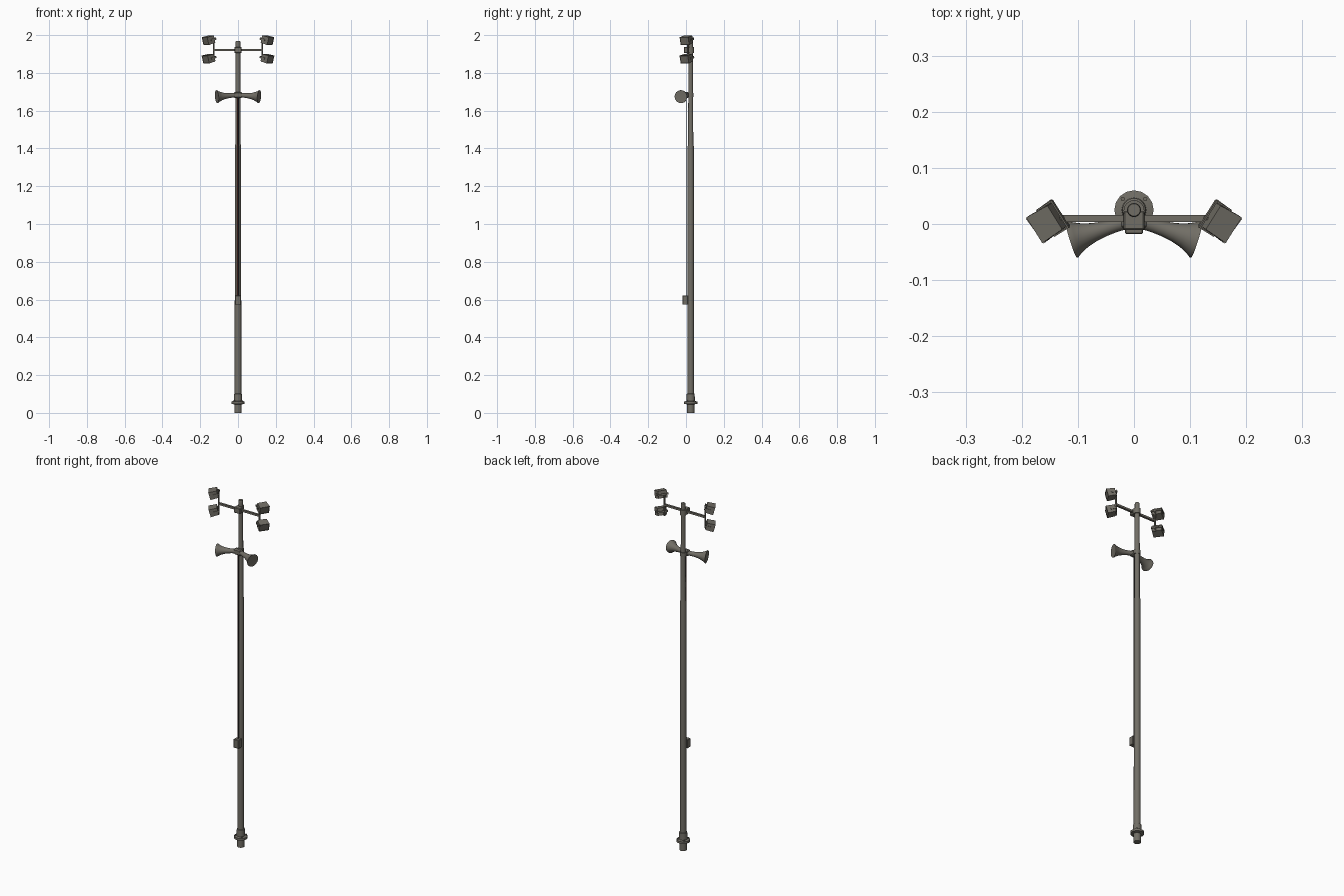
import bpy, bmesh, math
from mathutils import Matrix, Vector

if "Cube" in bpy.data.objects:
    bpy.data.objects.remove(bpy.data.objects["Cube"])

def mat(name, c):
    m = bpy.data.materials.new(name)
    m.diffuse_color = (*c, 1)
    m.use_nodes = True
    m.node_tree.nodes["Principled BSDF"].inputs["Base Color"].default_value = m.diffuse_color
    return m

GREY = mat("weathered_grey", (0.165, 0.155, 0.131))
RED = mat("red_cable", (0.16, 0.05, 0.035))
DARK = mat("dark_cable", (0.03, 0.028, 0.026))
PY = 0.023  # pole centre y
T = Matrix.Translation

def finish(name, bm, m, M=Matrix(), smooth=False):
    bmesh.ops.recalc_face_normals(bm, faces=bm.faces)
    bm.transform(M)
    me = bpy.data.meshes.new(name)
    bm.to_mesh(me)
    bm.free()
    me.materials.append(m)
    ob = bpy.data.objects.new(name, me)
    bpy.context.collection.objects.link(ob)
    if smooth:
        bpy.ops.object.select_all(action='DESELECT')
        ob.select_set(True)
        bpy.context.view_layer.objects.active = ob
        bpy.ops.object.shade_smooth_by_angle(angle=math.radians(40))
    return ob

def lathe(name, prof, M, n=16, m=GREY):
    """Revolve (radius, height) points around local z; zero radius closes an end."""
    bm = bmesh.new()
    rings = []
    for r, z in prof:
        if r == 0:
            rings.append([bm.verts.new((0, 0, z))] * n)
        else:
            rings.append([bm.verts.new((r * math.cos(2 * math.pi * i / n),
                                        r * math.sin(2 * math.pi * i / n), z)) for i in range(n)])
    for a, b in zip(rings, rings[1:]):
        for i in range(n):
            j = (i + 1) % n
            bm.faces.new(list(dict.fromkeys((a[i], a[j], b[j], b[i]))))
    return finish(name, bm, m, M, True)

def box(name, lo, hi, M=Matrix(), m=GREY, bevel=0.0):
    bm = bmesh.new()
    lo, hi = Vector(lo), Vector(hi)
    bmesh.ops.create_cube(bm, size=1, matrix=T((lo + hi) / 2) @ Matrix.Diagonal((*(hi - lo), 1)))
    if bevel:
        bmesh.ops.bevel(bm, geom=bm.edges[:], offset=bevel, segments=1, affect='EDGES')
    return finish(name, bm, m, M)

def rod(name, a, b, r, n=8, m=GREY):
    a, b = Vector(a), Vector(b)
    M = T(a) @ (b - a).to_track_quat('Z', 'Y').to_matrix().to_4x4()
    L = (b - a).length
    return lathe(name, [(0, 0), (r, 0), (r, L), (0, L)], M, n, m)

# Pole with base socket, flange, collar and stepped shaft
lathe("pole", [(0, 0), (.0195, 0), (.0195, .045), (.035, .048), (.035, .06), (.022, .063),
               (.021, .1), (.0178, .103), (.0172, .6), (.0165, 1.41), (.0135, 1.425),
               (.0125, 1.95), (.0125, 1.965), (.011, 1.97), (0, 1.97)], T((0, PY + .002, 0)), 16)
for i in range(4):
    a = math.pi / 4 + i * math.pi / 2
    x, y = .028 * math.cos(a), PY + .002 + .028 * math.sin(a)
    rod("flange_bolt", (x, y, .058), (x, y, .067), .004, 6)

# Junction box and the cable pair up the front
box("junction_box", (-.016, -.018, .573), (.016, .01, .622), bevel=.002)
for x, m in ((-.0025, RED), (.0025, DARK)):
    rod("cable", (x, .0015, .615), (x, .0015, 1.675), .0025, 6, m)

# Horn clamp and the two horns
box("horn_clamp", (-.022, -.01, 1.666), (.022, .014, 1.7), bevel=.006)
lathe("horn_collar", [(0, 0), (.018, 0), (.018, .022), (0, .022)], T((0, PY, 1.672)), 16)
for s in (-1, 1):
    d = Vector((s * .096, -.030, -.008))
    M = T((s * .015, .003, 1.682)) @ d.to_track_quat('Z', 'Y').to_matrix().to_4x4()
    lathe("horn", [(0, 0), (.012, 0), (.012, .02), (.0135, .04), (.017, .06), (.022, .077),
                   (.029, .092), (.0345, .099), (.0345, .102), (.0325, .102), (0, .098)], M, 24)

# Crossbar with clamp
box("crossbar", (-.13, .004, 1.915), (.13, .016, 1.926))
lathe("crossbar_collar", [(0, 0), (.0185, 0), (.0185, .03), (0, .03)], T((0, PY + .001, 1.906)), 16)
box("crossbar_clamp", (-.019, -.011, 1.905), (.019, .024, 1.937), bevel=.003)

def lamp(c, yaw, tilt):
    M = T(c) @ Matrix.Rotation(yaw, 4, 'Z') @ Matrix.Rotation(tilt, 4, 'X')
    # slightly tapered body with a shallow recessed front
    bm = bmesh.new()
    bmesh.ops.create_cube(bm, size=1, matrix=Matrix.Diagonal((.054, .044, .043, 1)))
    for v in bm.verts:
        if v.co.y > 0:
            v.co.x *= .92
            v.co.z *= .92
    bm.normal_update()
    front = [f for f in bm.faces if f.normal.y < -.9]
    bmesh.ops.inset_region(bm, faces=front, thickness=.003)
    bmesh.ops.translate(bm, verts=list(front[0].verts), vec=(0, .002, 0))
    finish("lamp_body", bm, GREY, M)
    # yoke arms and back plate
    for e in (-1, 1):
        box("yoke_arm", (e * .0275 - .0015, -.002, -.005), (e * .0275 + .0015, .03, .005), M)
    box("yoke_back", (-.029, .027, -.005), (.029, .03, .005), M)

# Lamp posts and four lamps, mirrored
for s in (-1, 1):
    rod("lamp_post", (s * .128, .011, 1.858), (s * .128, .011, 1.978), .0045)
    for z, yaw in ((1.9735, 58), (1.876, 54)):
        lamp((s * .155, .003, z), s * math.radians(yaw), math.radians(15))
